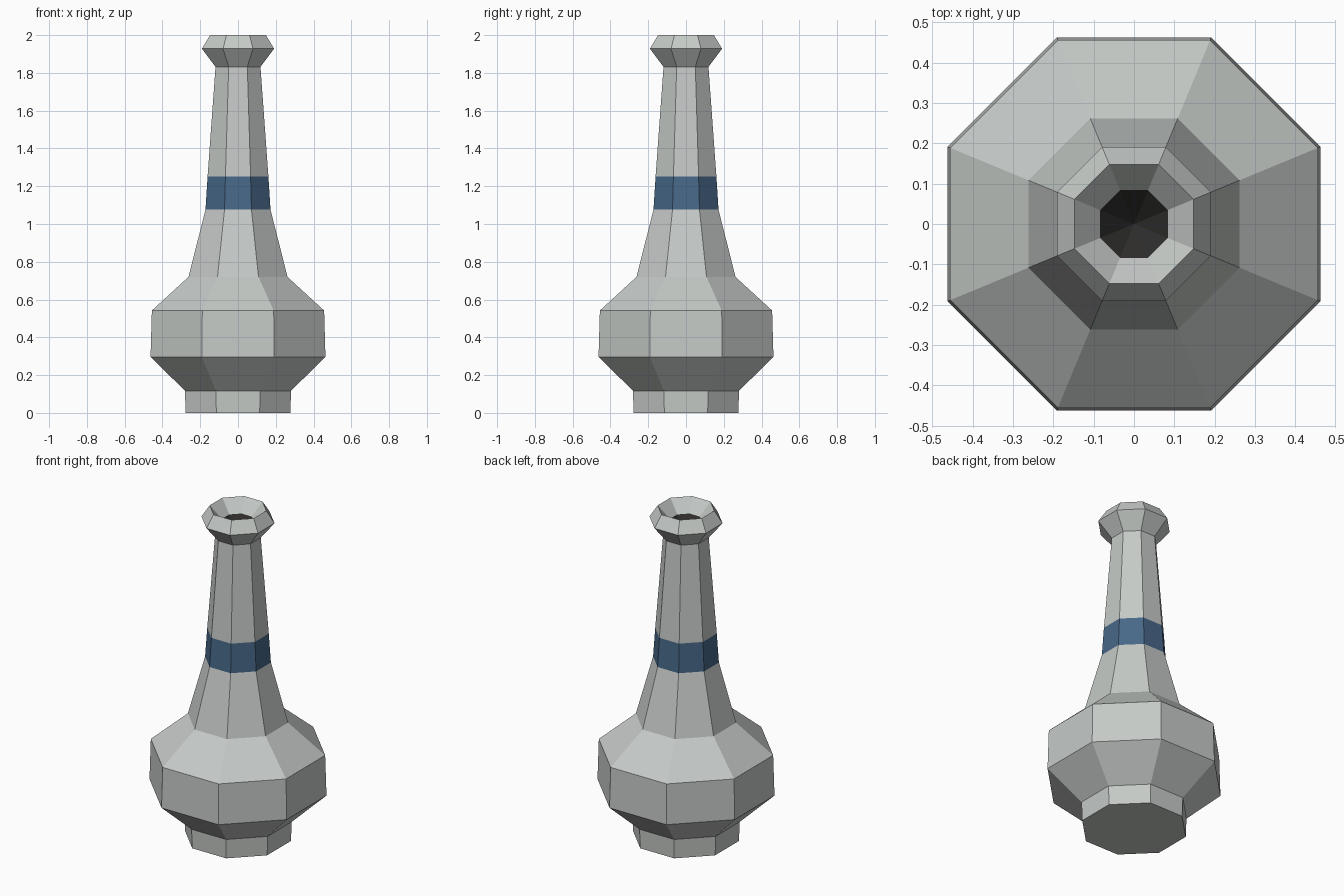
import bpy
import bmesh
import math

if "Cube" in bpy.data.objects:
    bpy.data.objects.remove(bpy.data.objects["Cube"])

SIDES = 8


def material(name, color):
    m = bpy.data.materials.new(name)
    m.diffuse_color = (*color, 1.0)
    m.use_nodes = True
    m.node_tree.nodes["Principled BSDF"].inputs["Base Color"].default_value = m.diffuse_color
    return m


GREY = material("pale grey", (0.56, 0.59, 0.57))
BLUE = material("slate blue", (0.064, 0.138, 0.246))
DARK = material("dark opening", (0.028, 0.027, 0.026))

# Outside and inside profile: (distance to flat side, height)
profile = [
    (0.277, 0.0), (0.281, 0.117),          # foot
    (0.463, 0.297), (0.456, 0.542),        # bulb
    (0.262, 0.72), (0.172, 1.077),         # shoulder
    (0.161, 1.252), (0.119, 1.832),        # band and neck
    (0.191, 1.928), (0.148, 2.0),          # lip
    (0.084, 1.925),                        # funnel mouth
]

bm = bmesh.new()
rings = []
for apothem, z in profile:
    r = apothem / math.cos(math.pi / SIDES)
    rings.append([bm.verts.new((r * math.cos((i + 0.5) * math.tau / SIDES),
                                r * math.sin((i + 0.5) * math.tau / SIDES), z))
                  for i in range(SIDES)])

# Side walls, with the blue band chosen by height
for lower, upper in zip(rings, rings[1:]):
    for i in range(SIDES):
        j = (i + 1) % SIDES
        face = bm.faces.new((lower[i], lower[j], upper[j], upper[i]))
        if 1.08 < face.calc_center_median().z < 1.25:
            face.material_index = 1

# Closed underside
bm.faces.new(list(reversed(rings[0])))

# Dark inside of the mouth, narrowing to a point
tip = bm.verts.new((0, 0, 1.83))
for i in range(SIDES):
    face = bm.faces.new((rings[-1][i], rings[-1][(i + 1) % SIDES], tip))
    face.material_index = 2

mesh = bpy.data.meshes.new("bottle")
bm.to_mesh(mesh)
bm.free()
for m in (GREY, BLUE, DARK):
    mesh.materials.append(m)
bottle = bpy.data.objects.new("bottle", mesh)
bpy.context.collection.objects.link(bottle)
